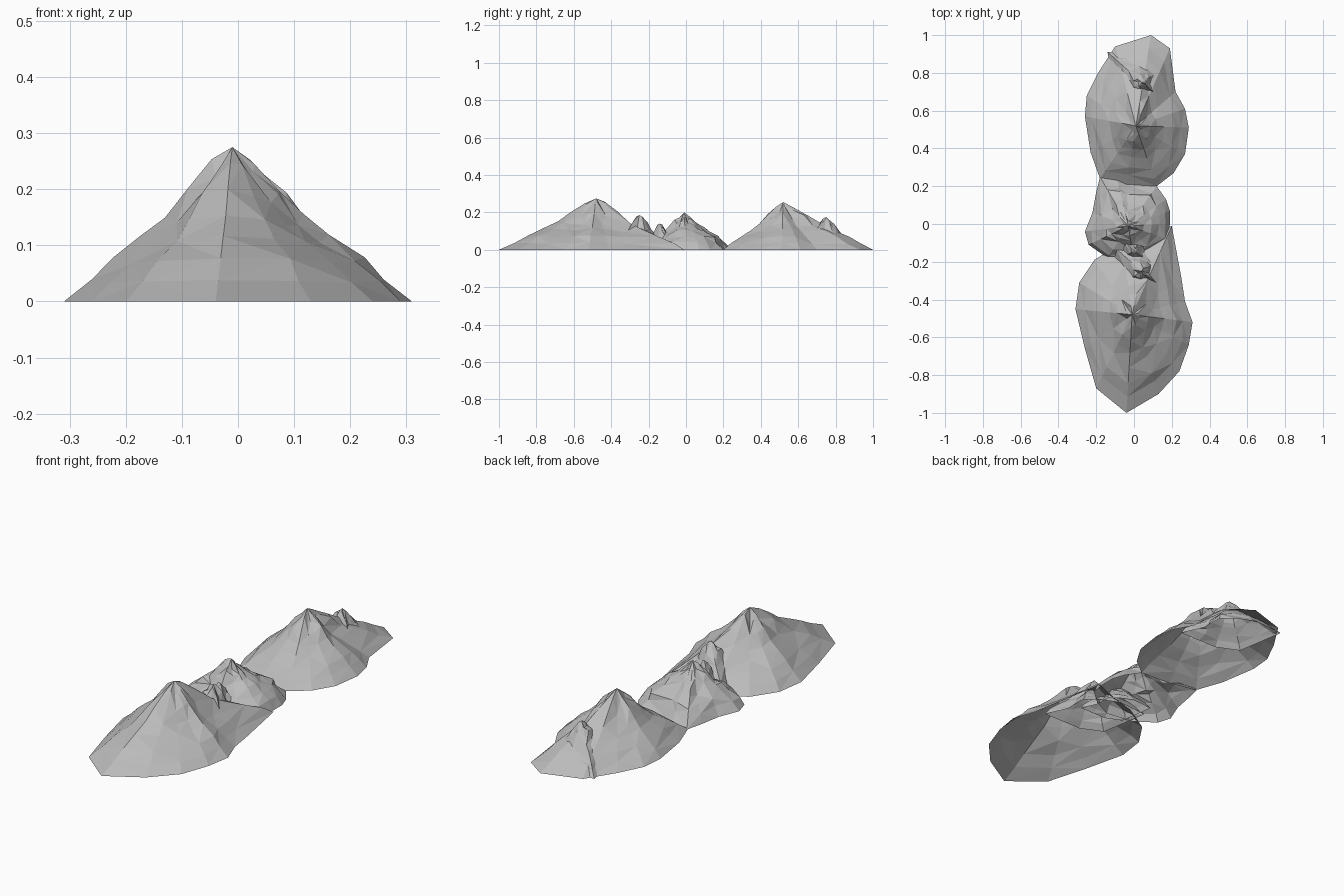
import bpy, math, random

if "Cube" in bpy.data.objects:
    bpy.data.objects.remove(bpy.data.objects["Cube"])

random.seed(4)
rock = bpy.data.materials.new("grey rock")
rock.diffuse_color = (0.5, 0.5, 0.5, 1)
rock.use_nodes = True
rock.node_tree.nodes["Principled BSDF"].inputs["Base Color"].default_value = rock.diffuse_color

# ridge profile: share of the way to the foot, share of the height
PROFILE = [(1, 0), (0.86, 0.14), (0.72, 0.28), (0.53, 0.43), (0.40, 0.56),
           (0.27, 0.74), (0.12, 0.91)]


def mountain(name, peak, foot, bulge=1.0, rough=0.05, valley=0.12):
    """Open faceted shell: spokes run from the peak down to the foot outline."""
    px, py, pz = peak
    verts, faces, n = [], [], len(foot)
    for k, (t, h) in enumerate(PROFILE):
        for x, y in foot:
            a = math.atan2(y - py, x - px)
            s, z = t, h ** bulge
            if k:
                ridge = math.cos(2 * a) ** 2          # ridges face the four sides
                z *= 1 - valley * (1 - ridge) + random.uniform(-rough, rough)
                s *= 1 + random.uniform(-rough, rough)
            verts.append((px + (x - px) * s, py + (y - py) * s, pz * min(z, 0.96)))
    top = len(verts)
    verts.append(peak)
    for k in range(len(PROFILE) - 1):
        for i in range(n):
            j = (i + 1) % n
            a, b, c, d = k*n + i, k*n + j, (k+1)*n + j, (k+1)*n + i
            faces += [(a, b, c), (a, c, d)] if (i + k) % 2 else [(a, b, d), (b, c, d)]
    last = (len(PROFILE) - 1) * n
    faces += [(last + i, last + (i + 1) % n, top) for i in range(n)]
    me = bpy.data.meshes.new(name)
    me.from_pydata(verts, [], faces)
    me.materials.append(rock)
    ob = bpy.data.objects.new(name, me)
    bpy.context.collection.objects.link(ob)
    return ob


# three main mountains, outlines anticlockwise
mountain("front_mountain", (-0.01, -0.48, 0.275), [
    (-0.04, -1.0), (0.13, -0.90), (0.24, -0.78), (0.29, -0.64), (0.31, -0.52),
    (0.27, -0.41), (0.25, -0.28), (0.20, -0.01), (0.08, -0.06), (-0.06, -0.10),
    (-0.21, -0.19), (-0.29, -0.31), (-0.31, -0.45), (-0.26, -0.66), (-0.20, -0.87)],
    rough=0.035)
mountain("back_mountain", (0.01, 0.52, 0.255), [
    (-0.04, 0.21), (0.12, 0.20), (0.21, 0.27), (0.27, 0.37), (0.29, 0.51),
    (0.27, 0.61), (0.22, 0.70), (0.19, 0.93), (0.09, 1.0), (-0.10, 0.94),
    (-0.19, 0.80), (-0.25, 0.68), (-0.26, 0.57), (-0.23, 0.38), (-0.18, 0.24)],
    rough=0.035)
mountain("middle_mountain", (-0.03, -0.01, 0.20), [
    (0.0, -0.20), (0.10, -0.15), (0.18, -0.08), (0.19, 0.0), (0.19, 0.07),
    (0.17, 0.13), (0.12, 0.20), (-0.04, 0.21), (-0.09, 0.24), (-0.18, 0.25),
    (-0.20, 0.17), (-0.22, 0.06), (-0.26, -0.04), (-0.24, -0.11), (-0.14, -0.18)],
    bulge=0.8, rough=0.08)


# craggy secondary peaks with two long fins
def crag(name, x, y, z, s=1.0):
    star = [(0.18, -0.14), (0.13, -0.03), (0.13, 0.08), (0.07, 0.13), (-0.02, 0.17),
            (-0.18, 0.16), (-0.16, 0.03), (-0.14, -0.09), (-0.03, -0.14), (0.07, -0.14)]
    mountain(name, (x, y, z), [(x + a*s, y + b*s) for a, b in star],
             bulge=0.95, rough=0.08, valley=0)


crag("front_crag", 0.04, -0.25, 0.185)
crag("back_crag", 0.04, 0.75, 0.175)
crag("middle_crag", 0.0, -0.14, 0.14, 0.7)
